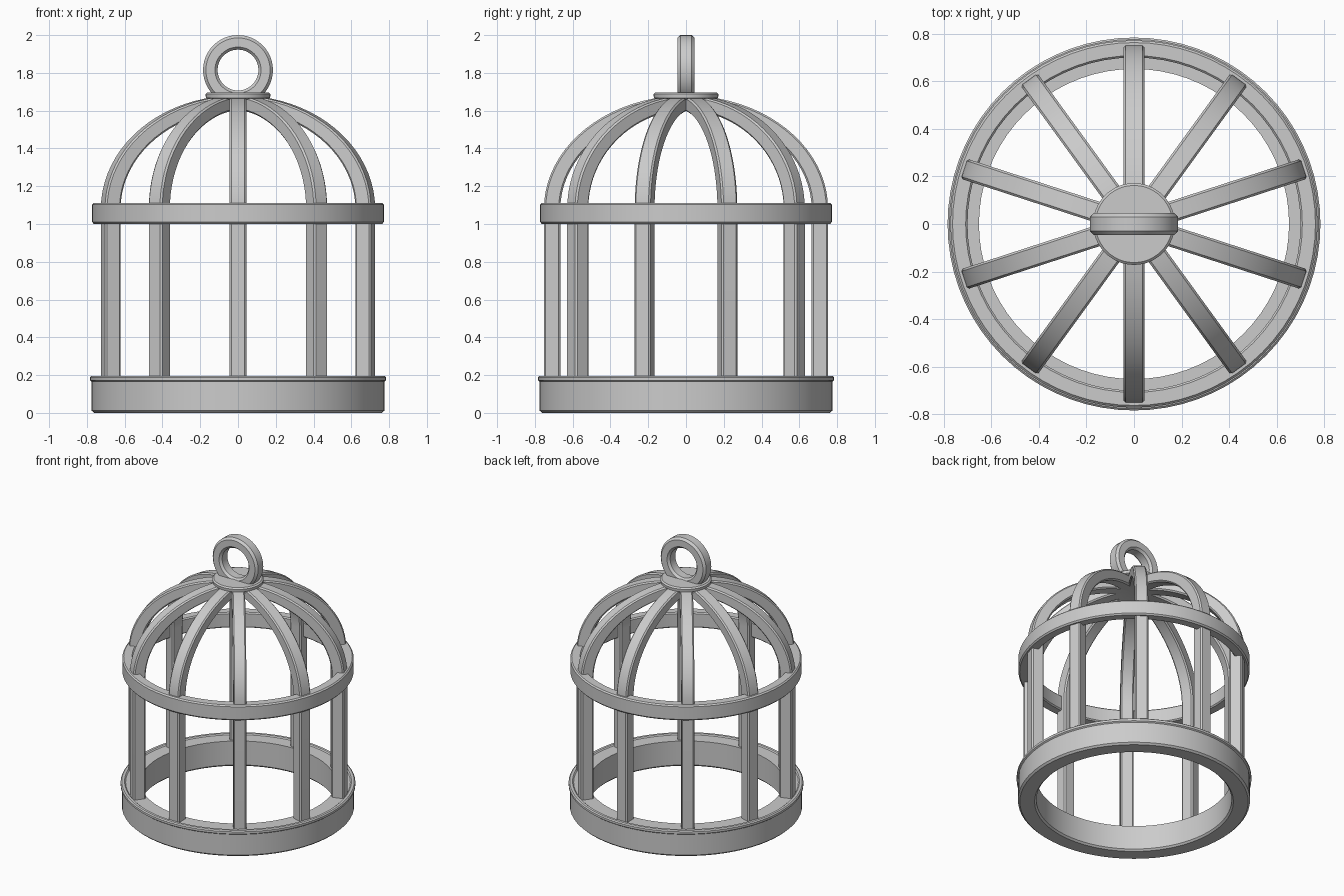
import bpy, bmesh
from math import sin, cos, pi, radians

if "Cube" in bpy.data.objects:
    bpy.data.objects.remove(bpy.data.objects["Cube"])


def finish(name, bm, bevel=0.0, angle=30):
    bmesh.ops.recalc_face_normals(bm, faces=bm.faces)
    me = bpy.data.meshes.new(name)
    bm.to_mesh(me)
    bm.free()
    ob = bpy.data.objects.new(name, me)
    bpy.context.collection.objects.link(ob)
    bpy.ops.object.select_all(action='DESELECT')
    ob.select_set(True)
    bpy.context.view_layer.objects.active = ob
    if bevel:
        m = ob.modifiers.new("bevel", 'BEVEL')
        m.width, m.segments, m.limit_method = bevel, 1, 'ANGLE'
        m.angle_limit = radians(40)
        bpy.ops.object.modifier_apply(modifier="bevel")
    bpy.ops.object.shade_smooth_by_angle(angle=radians(angle))
    return ob


def lathe(name, profile, seg=72, closed=True):
    """Spin a closed (radius, z) profile about z."""
    bm = bmesh.new()
    rings = [[bm.verts.new((r * cos(2 * pi * i / seg), r * sin(2 * pi * i / seg), z))
              for r, z in profile] for i in range(seg)]
    n = len(profile)
    for i in range(seg):
        a, b = rings[i], rings[(i + 1) % seg]
        for j in range(n if closed else n - 1):
            k = (j + 1) % n
            bm.faces.new((a[j], a[k], b[k], b[j]))
    if not closed:
        bm.faces.new([r[0] for r in rings])
        bm.faces.new([r[-1] for r in rings])
    return finish(name, bm)


def arch(name, turn, width=0.088):
    """A pair of opposite upright bars joined by a domed rib."""
    def outline(r, h):
        return ([(r, 0.1)] + [(r * cos(pi * i / 40), 1.08 + h * sin(pi * i / 40))
                              for i in range(41)] + [(-r, 0.1)])
    outer, inner = outline(0.752, 0.60), outline(0.665, 0.525)
    bm = bmesh.new()
    rows = [[bm.verts.new((x, y, z)) for (x, z), y in
             ((o, -width / 2), (o, width / 2), (i, width / 2), (i, -width / 2))]
            for o, i in zip(outer, inner)]
    for a, b in zip(rows, rows[1:]):
        for j in range(4):
            k = (j + 1) % 4
            bm.faces.new((a[j], a[k], b[k], b[j]))
    bm.faces.new(rows[0])
    bm.faces.new(rows[-1])
    ob = finish(name, bm, 0.009)
    ob.rotation_euler.z = turn


# Base ring with a small lip round the top
lathe("base_ring", [(0.652, 0.012), (0.664, 0), (0.762, 0), (0.775, 0.012),
                    (0.775, 0.165), (0.784, 0.172), (0.784, 0.188), (0.776, 0.195),
                    (0.758, 0.195), (0.75, 0.188), (0.652, 0.188)])

# Middle hoop
lathe("middle_hoop", [(0.70, 1.008), (0.708, 1.0), (0.763, 1.0), (0.772, 1.01),
                      (0.772, 1.103), (0.763, 1.112), (0.708, 1.112), (0.70, 1.104)])

# Ten bars, made as five crossing arches
for k in range(5):
    arch(f"cage_arch_{k + 1}", radians(90 + 36 * k))

# Cap disc on the crown
lathe("crown_cap", [(0.155, 1.66), (0.17, 1.668), (0.172, 1.688), (0.162, 1.697)],
      48, closed=False)

# Hanging loop, standing in the x-z plane
loop = lathe("hanging_loop", [(0.108, -0.03), (0.122, -0.046), (0.17, -0.046), (0.185, -0.03),
                              (0.185, 0.03), (0.17, 0.046), (0.122, 0.046), (0.108, 0.03)], 48)
loop.rotation_euler.x = pi / 2
loop.location.z = 1.815
